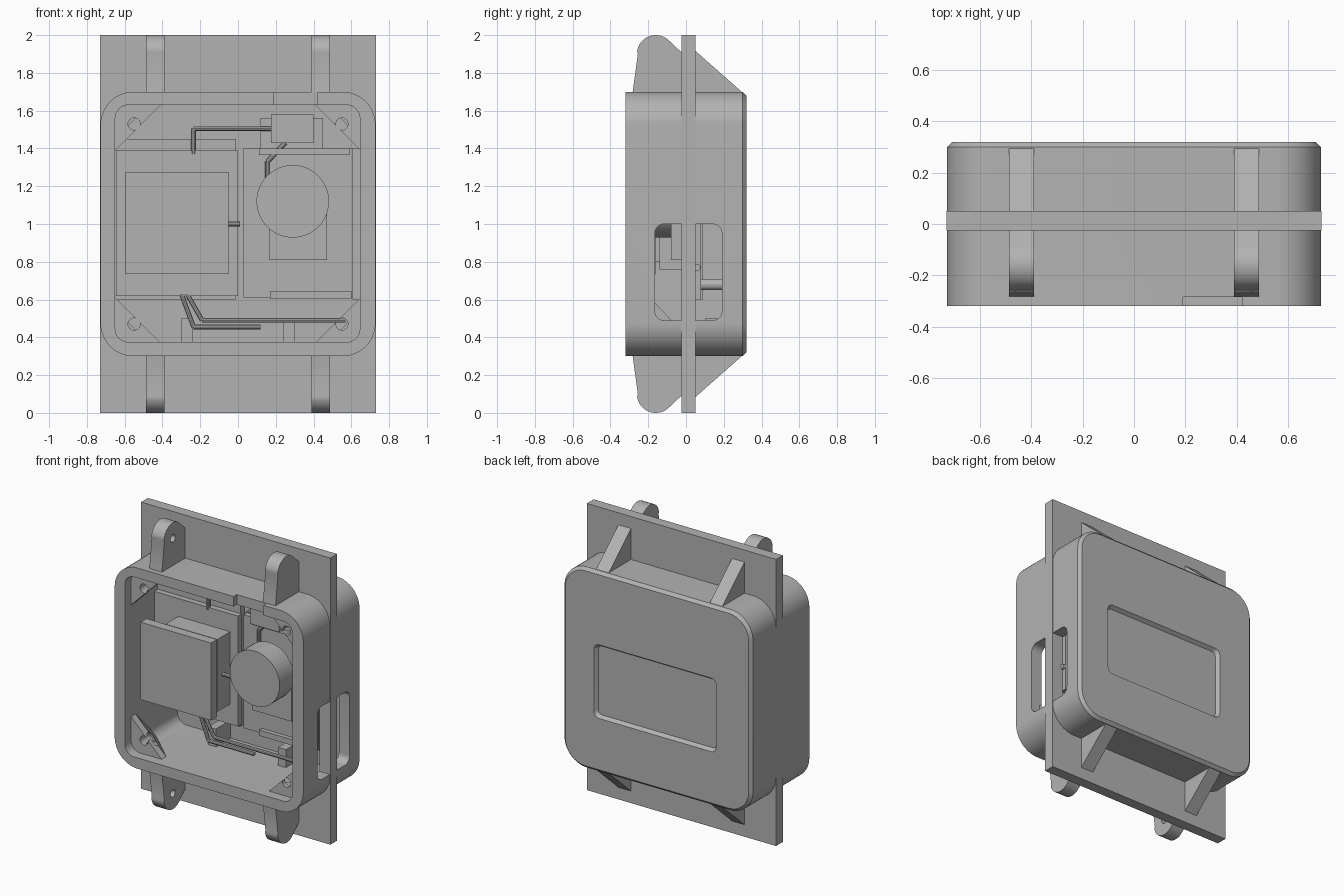
import bpy, bmesh
from math import sin, cos, pi
from mathutils import Vector

cube = bpy.data.objects.get("Cube")
if cube:
    bpy.data.objects.remove(cube, do_unlink=True)

grey = bpy.data.materials.new("matte_grey")
grey.use_nodes = True
grey.diffuse_color = (0.45, 0.45, 0.45, 1)
grey.node_tree.nodes["Principled BSDF"].inputs["Base Color"].default_value = (0.45, 0.45, 0.45, 1)


def loft(name, rings):
    """Closed solid skinned through equal-length rings of points."""
    bm = bmesh.new()
    loops = [[bm.verts.new(p) for p in ring] for ring in rings]
    n = len(loops[0])
    for a, b in zip(loops, loops[1:]):
        for i in range(n):
            bm.faces.new((a[i], a[(i + 1) % n], b[(i + 1) % n], b[i]))
    bm.faces.new(loops[0])
    bm.faces.new(loops[-1])
    bmesh.ops.recalc_face_normals(bm, faces=bm.faces)
    mesh = bpy.data.meshes.new(name)
    bm.to_mesh(mesh)
    bm.free()
    mesh.materials.append(grey)
    ob = bpy.data.objects.new(name, mesh)
    bpy.context.collection.objects.link(ob)
    return ob


def round_rect(x0, x1, z0, z1, r, y, seg=10):
    pts = []
    for cx, cz, start in ((x1 - r, z1 - r, 0), (x0 + r, z1 - r, 1),
                          (x0 + r, z0 + r, 2), (x1 - r, z0 + r, 3)):
        for i in range(seg + 1):
            a = (start + i / seg) * pi / 2
            pts.append((cx + r * cos(a), y, cz + r * sin(a)))
    return pts


def box(name, x0, x1, y0, y1, z0, z1):
    return loft(name, [[(x0, y, z0), (x1, y, z0), (x1, y, z1), (x0, y, z1)] for y in (y0, y1)])


def rod(name, a, b, r, seg=24):
    """Cylinder between two points."""
    a, b = Vector(a), Vector(b)
    q = (b - a).to_track_quat('Z', 'Y')
    circle = [q @ Vector((r * cos(i * 2 * pi / seg), r * sin(i * 2 * pi / seg), 0)) for i in range(seg)]
    return loft(name, [[p + c for c in circle] for p in (a, b)])


def cut(ob, *cutters):
    """Subtract the cutters, keep the result as plain mesh, drop the cutters."""
    for c in cutters:
        mod = ob.modifiers.new("cut", 'BOOLEAN')
        mod.operation, mod.solver, mod.object = 'DIFFERENCE', 'EXACT', c
    graph = bpy.context.evaluated_depsgraph_get()
    graph.update()
    mesh = bpy.data.meshes.new_from_object(ob.evaluated_get(graph))
    ob.modifiers.clear()
    ob.data = mesh
    for c in cutters:
        bpy.data.objects.remove(c, do_unlink=True)
    return ob


def smooth(ob):
    bpy.ops.object.select_all(action='DESELECT')
    ob.select_set(True)
    bpy.context.view_layer.objects.active = ob
    bpy.ops.object.shade_smooth_by_angle(angle=0.5)


def cavity():
    return loft("cavity_cutter", [round_rect(-.65, .645, .375, 1.63, .07, y) for y in (-.5, .26)])


# Housing: rounded shell with open front, chamfered back and shallow back panel
W = .728
housing = loft("housing", [round_rect(-W, W, .3, 1.7, .175, -.32, 16),
                           round_rect(-W, W, .3, 1.7, .175, .3, 16),
                           round_rect(-W + .02, W - .02, .32, 1.68, .155, .32, 16)])
panel = loft("panel_cutter", [round_rect(-.44, .47, .695, 1.175, .03, .295),
                              round_rect(-.46, .49, .675, 1.195, .04, .325)])
slot = loft("slot_cutter", [[(x, p[0], p[2]) for p in round_rect(-.165, .19, .49, 1.0, .05, 0)]
                            for x in (.6, .8)])
notch = box("notch_cutter", .19, .42, -.4, -.285, 1.6, 1.75)
smooth(cut(housing, cavity(), panel, slot, notch))

# Mounting plate around the housing
cut(box("mounting_plate", -.73, .73, -.025, .05, 0, 2), cavity())

# Lugs, gussets and screw corners, repeated by mirroring
for sx, side in ((-1, "right"), (1, "left")):
    for sz, level in ((-1, "bottom"), (1, "top")):
        def zz(z):
            return 1 + sz * z
        tag = f"_{level}_{side}"
        xs = (sx * .39, sx * .487)

        # Rounded lug with a blind hole on its inner face
        profile = [(-.025, .68), (-.285, .68), (-.255, .9)]
        profile += [(-.16 + .1 * cos(a), .9 + .1 * sin(a))
                    for a in [pi * (.95 - i * .7 / 12) for i in range(13)]]
        profile.append((-.025, .91))
        lug = loft("lug" + tag, [[(x, y, zz(z)) for y, z in profile] for x in xs])
        hole = rod("hole_cutter", (sx * .36, -.16, zz(.89)), (sx * .45, -.16, zz(.89)), .026)
        smooth(cut(lug, hole))

        # Triangular gusset behind the plate
        loft("gusset" + tag, [[(x, y, zz(z)) for y, z in ((.04, .68), (.04, .925), (.295, .7), (.295, .68))]
                              for x in xs])

        # Tapered screw corner with nut slot
        def corner(size, y):
            return [(sx * .66, y, zz(.64)), (sx * (.65 - size), y, zz(.64)), (sx * .66, y, zz(.63 - size))]
        block = loft("screw_corner" + tag, [corner(.25, -.25), corner(.25, -.2), corner(.02, .02)])
        z0, z1 = sorted((zz(.49), zz(.57)))
        x0, x1 = sorted((sx * .48, sx * .555))
        nut = box("nut_cutter", x0, x1, -.22, -.16, z0, z1)
        screw = rod("screw_cutter", (sx * .55, -.4, zz(.53)), (sx * .55, -.14, zz(.53)), .032)
        cut(block, nut, screw)

# Right-hand module: carrier board with stacked display blocks
box("module_board", -.645, 0, 0, .04, .62, 1.39)
box("module_frame", -.65, -.01, .04, .09, .6, 1.45)
box("module_riser", -.46, -.06, -.14, .01, .76, 1.265)
box("module_cover", -.595, -.05, -.226, -.16, .735, 1.275)
box("module_spacer", -.4, -.12, -.17, -.13, .8, 1.2)

# Left-hand module: board, sensor block and round cap
box("sensor_board", .03, .605, .02, .06, .61, 1.4)
box("sensor_block", .165, .47, -.08, .03, .81, 1.12)
smooth(rod("sensor_cap", (.29, -.23, 1.12), (.29, -.07, 1.12), .192, 48))
box("board_clip_top", .11, .59, -.01, .07, 1.365, 1.4)
box("board_clip_bottom", .17, .6, -.01, .07, .605, .645)
box("side_rail", .605, .645, .03, .08, .6, 1.4)
box("connector_block", .175, .4, -.12, .03, 1.43, 1.58)
box("connector_mount", .12, .45, .02, .26, 1.4, 1.56)

# Standoffs to the back wall and small floor ribs
for x in (-.55, -.1, .12, .52):
    for z in (.68, 1.32):
        rod("standoff", (x, .03, z), (x, .26, z), .03, 12)
for x in (-.27, .27):
    box("floor_rib", x - .03, x + .03, .1, .26, .37, .5)

# Wires
wires = {
    "wire_top": [(-.235, 1.37), (-.235, 1.505), (.18, 1.505)],
    "wire_bottom_a": [(-.3, .63), (-.235, .455), (.12, .455)],
    "wire_bottom_b": [(-.27, .63), (-.19, .49), (.57, .49)],
    "wire_sensor": [(.25, 1.43), (.155, 1.33), (.155, 1.2)],
}
for name, path in wires.items():
    for a, b in zip(path, path[1:]):
        smooth(rod(name, (a[0], .01, a[1]), (b[0], .01, b[1]), .013, 10))
smooth(rod("link_wire", (-.06, -.08, 1), (.01, -.08, 1), .014, 10))
smooth(rod("side_lead", (.6, .06, .77), (.66, .06, .77), .018, 12))
